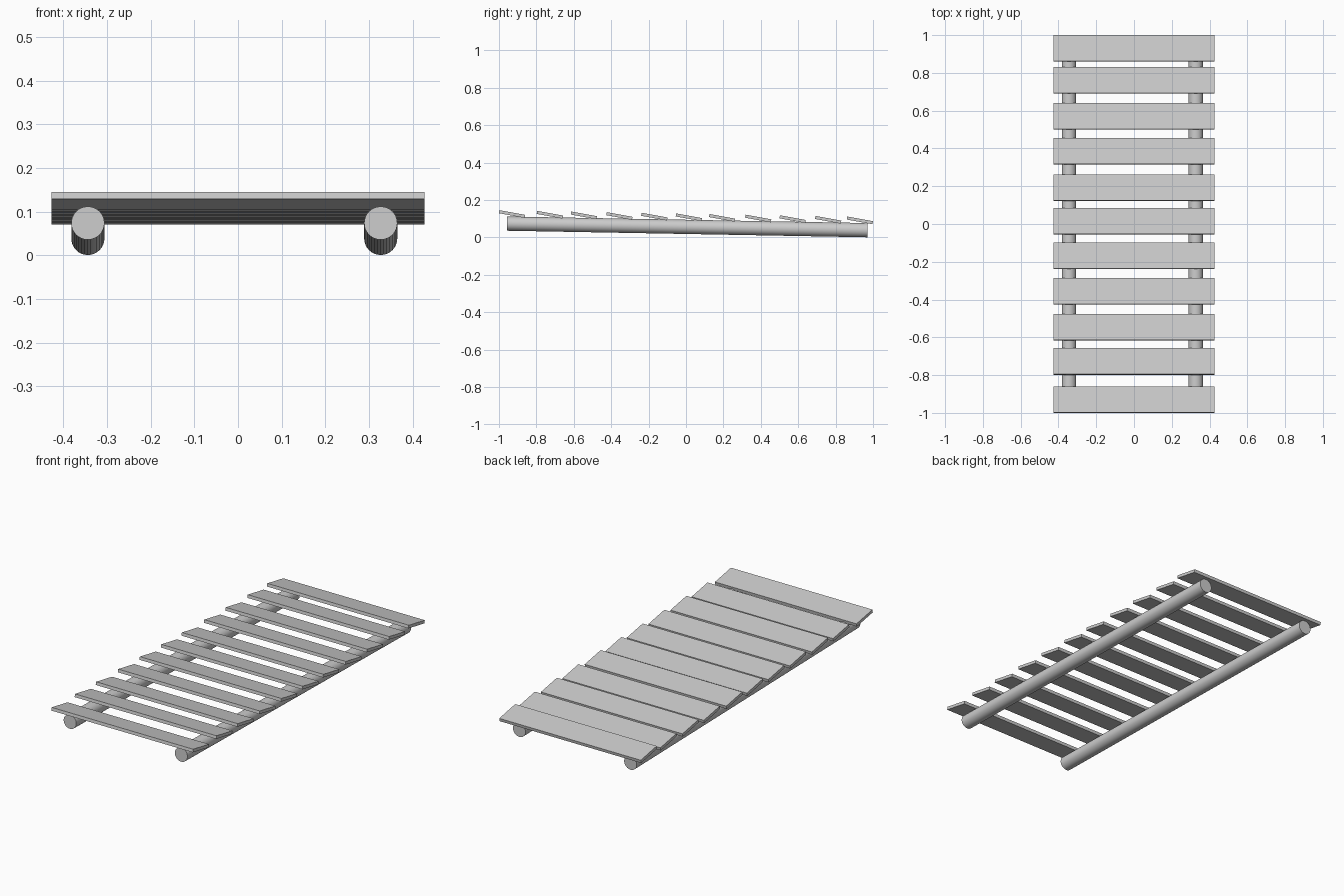
import bpy
from math import atan, pi, radians, hypot

if "Cube" in bpy.data.objects:
    bpy.data.objects.remove(bpy.data.objects["Cube"])

SLOPE = -0.0182          # gentle fall of the whole rack towards the back
TILT = radians(-10.3)    # extra louvre tilt of each slat
RADIUS = 0.038


def pole(name, x):
    y0, y1 = -0.957, 0.97
    length = hypot(y1 - y0, (y1 - y0) * SLOPE)
    zc = RADIUS + 0.0005 - SLOPE * (y1 - y0) / 2
    bpy.ops.mesh.primitive_cylinder_add(
        vertices=32, radius=RADIUS, depth=length,
        location=(x, (y0 + y1) / 2, zc),
        rotation=(pi / 2 + atan(SLOPE), 0, 0))
    ob = bpy.context.object
    ob.name = name
    bpy.ops.object.shade_smooth_by_angle(angle=radians(40))


def slat(name, y):
    bpy.ops.mesh.primitive_cube_add(
        size=1, location=(0, y, 0.1078 + SLOPE * y), rotation=(TILT, 0, 0))
    ob = bpy.context.object
    ob.name = name
    ob.scale = (0.854, 0.140, 0.0165)


# Two round side poles
pole("left_pole", -0.344)
pole("right_pole", 0.327)

# Hand-spaced louvred slats, front to back
centres = [-0.9296, -0.728, -0.546, -0.356, -0.169, 0.015,
           0.193, 0.386, 0.57, 0.76, 0.9296]
for i, y in enumerate(centres):
    slat(f"slat_{i + 1}", y)
